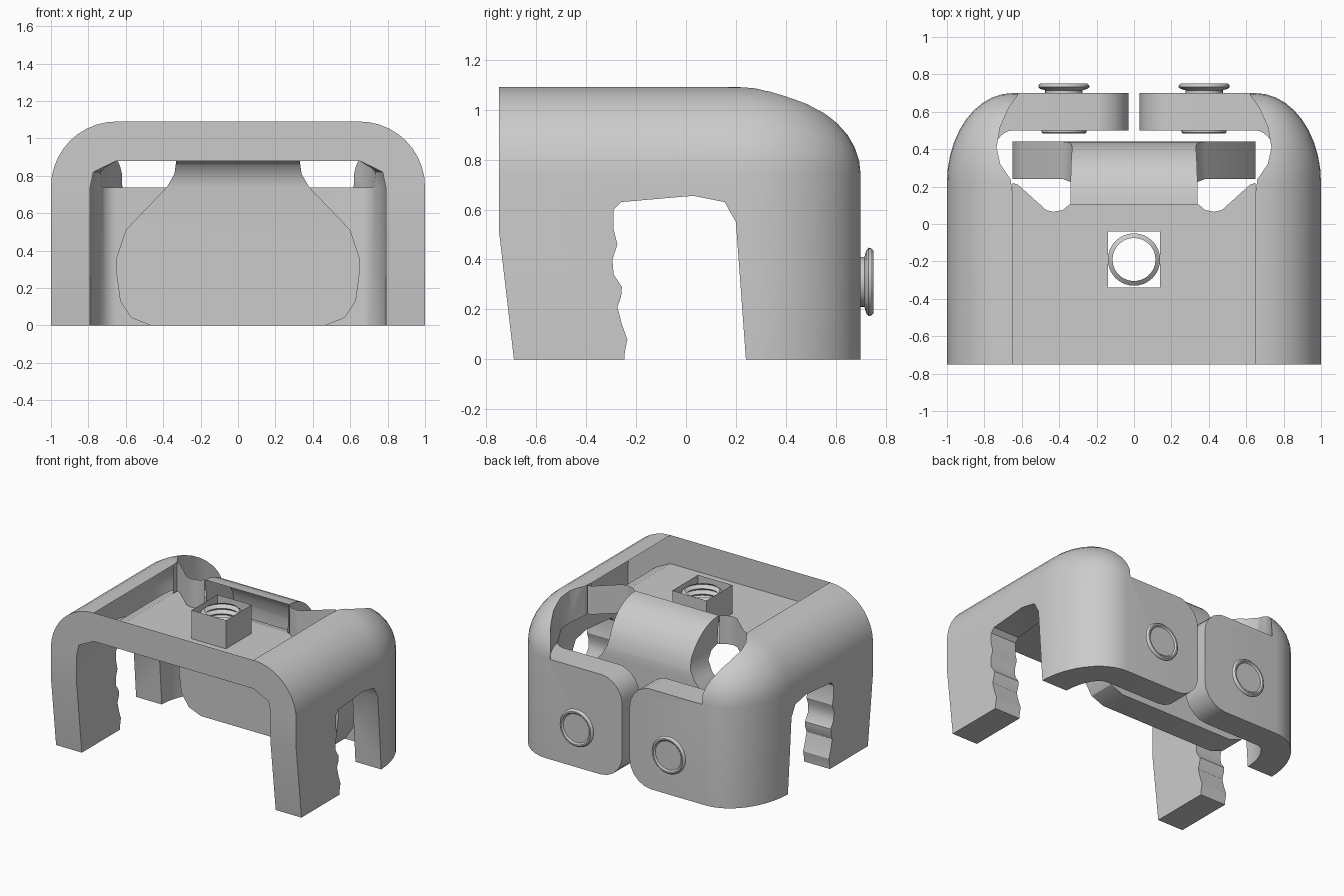
import bpy, bmesh, math
from mathutils import Vector, Matrix

if "Cube" in bpy.data.objects:
    bpy.data.objects.remove(bpy.data.objects["Cube"])


def make(name, bm):
    bmesh.ops.remove_doubles(bm, verts=bm.verts, dist=1e-5)
    bmesh.ops.recalc_face_normals(bm, faces=bm.faces)
    me = bpy.data.meshes.new(name)
    bm.to_mesh(me)
    bm.free()
    ob = bpy.data.objects.new(name, me)
    bpy.context.collection.objects.link(ob)
    return ob


def loft(name, rings, caps=True, closed=True):
    bm = bmesh.new()
    vs = [[bm.verts.new(p) for p in r] for r in rings]
    n = len(vs[0])
    for a, b in zip(vs, vs[1:]):
        for i in range(n if closed else n - 1):
            j = (i + 1) % n
            bm.faces.new((a[i], a[j], b[j], b[i]))
    if caps:
        bm.faces.new(vs[0])
        bm.faces.new(vs[-1])
    bmesh.ops.dissolve_degenerate(bm, dist=1e-5, edges=bm.edges)
    return make(name, bm)


def prism(name, pts, axis, lo, hi):
    """Extrude a 2D outline along an axis (0=x, 1=y, 2=z)."""
    def place(p, t):
        p = list(p)
        p.insert(axis, t)
        return p
    return loft(name, [[place(p, t) for p in pts] for t in (lo, hi)])


def boolean(ob, cutter, op='DIFFERENCE'):
    cutter.hide_render = True
    m = ob.modifiers.new('cut', 'BOOLEAN')
    m.object, m.operation, m.solver = cutter, op, 'EXACT'
    bpy.context.view_layer.objects.active = ob
    bpy.ops.object.modifier_apply(modifier=m.name)
    bpy.data.objects.remove(cutter)


def drop_faces(ob, test):
    bm = bmesh.new()
    bm.from_mesh(ob.data)
    bad = [f for f in bm.faces if test(f.calc_center_median(), f.normal)]
    bmesh.ops.delete(bm, geom=bad, context='FACES')
    bm.to_mesh(ob.data)
    bm.free()


def smooth(ob, angle=30):
    bpy.ops.object.select_all(action='DESELECT')
    ob.select_set(True)
    bpy.context.view_layer.objects.active = ob
    bpy.ops.object.shade_smooth_by_angle(angle=math.radians(angle))


def mirror(ob):
    ob.modifiers.new('mirror', 'MIRROR').use_mirror_merge = False


def lathe(name, prof, to_world, n=32):
    rings = []
    for k in range(n + 1):
        a = 2 * math.pi * k / n
        rings.append([to_world(r * math.cos(a), r * math.sin(a), h) for r, h in prof])
    return loft(name, rings, caps=False, closed=False)


# side shell: shoulder, legs, domed rear corner and rear flap in one sweep
arc = [math.pi / 2 * i / 10 for i in range(11)]
outer = [(1, 0)] + [(math.cos(a), .74 + .35 * math.sin(a)) for a in arc]
outer[-1] = (0, 1.09)
inner = [(0, .88), (.88, .82), (1, .74), (1, 0)]


def section(x, y, cx, cy):
    """Outer and inner wall with the given plan direction around (x, y)."""
    return ([(x + .35 * cx * c, y + .48 * cy * c, z) for c, z in outer] +
            [(x + .14 * cx * c, y + .28 * cy * c, z) for c, z in inner])


rings = [section(.65, -.75, 1, 0)]
rings += [section(.65, .22, math.cos(a), math.sin(a)) for a in arc[:-1]]
rings += [section(.65, .22, 0, 1), section(.03, .22, 0, 1)]
shell = loft('side_shell', rings)

# side opening with finger-wave edge on the front leg
opening = [(.245, -.1), (.24, 0), (.2, .55), (.155, .63), (.03, .655), (-.26, .63),
           (-.29, .6), (-.29, .52), (-.275, .46), (-.295, .4), (-.29, .34),
           (-.257, .29), (-.26, .25), (-.275, .21), (-.257, .14), (-.235, .08),
           (-.245, .03), (-.255, -.1)]
boolean(shell, prism('opening_cutter', opening, 0, .7, 1.2))
taper = [(-.9, .52), (-.75, .52), (-.678, -.1), (-.9, -.1)]
boolean(shell, prism('taper_cutter', taper, 0, .6, 1.2))
# bulging gap above the flap
gap = [(-.1, .1), (.64, .1), (.66, .24), (.715, .32), (.735, .41), (.715, .52),
       (.67, .62), (.62, .69), (.6, .85), (-.1, .85)]
boolean(shell, prism('gap_cutter', gap, 2, .737, 1.3))
# rounded flap corners
r = .18
corner = [(-.1, -.1), (.03 + r, -.1)]
corner += [(.03 + r - r * math.sin(a), r - r * math.cos(a)) for a in arc[::2]]
corner += [(.03 + r - r * math.cos(a), .74 - r + r * math.sin(a)) for a in arc[::2]]
corner += [(.03 + r, .9), (-.1, .9)]
boolean(shell, prism('corner_cutter', corner, 1, .3, .9))
drop_faces(shell, lambda c, n: abs(c.x - .65) < .002 and c.z > .87 and abs(n.x) > .9)
smooth(shell)
mirror(shell)

# open-topped deck between the shoulders, with a square pocket
half = [(.65, -.75), (.65, .22), (.62, .21), (.47, .075), (.43, .065), (.38, .075), (.345, .105)]
deck = prism('top_deck', half + [(-x, y) for x, y in half[::-1]], 2, .88, 1.09)
pocket = [(-.14, -.34), (.14, -.34), (.14, -.04), (-.14, -.04)]
boolean(deck, prism('pocket_cutter', pocket, 2, .7, 1.3))
drop_faces(deck, lambda c, n: n.z > .9 or abs(n.x) > .99 and abs(c.x) > .6
           or abs(n.y) > .9 and .09 < c.y < .12 and abs(c.x) < .3)
smooth(deck)

# threaded ring in the pocket
thread = [(.14 if i % 2 else .115, .95 + .02 * i) for i in range(7)]
ring = lathe('threaded_ring', thread, lambda a, b, h: (a, b - .19, h))
smooth(ring)

# rear centre panel hanging from a curved neck
side = [(.105 + .335 * math.sin(a), .74 + .35 * math.cos(a)) for a in arc]
side += [(.44, 0), (.24, 0), (.24, .74), (.225, .81), (.18, .86), (.105, .88)]
panel = prism('rear_panel', side, 0, -.8, .8)
edge = [(.345, 1.2), (.335, .98), (.33, .88), (.34, .81), (.38, .74), (.6, .51), (.65, .36),
        (.65, .28), (.63, .13), (.57, .04), (.47, 0), (.45, -.1)]
boolean(panel, prism('outline_cutter', edge + [(-x, z) for x, z in edge[::-1]], 1, -.2, .8),
        'INTERSECT')
drop_faces(panel, lambda c, n: abs(n.y) > .95 and c.y < .12)
smooth(panel)

# rivets through the flaps
rivet = [(0, .485), (.115, .485), (.12, .49), (.12, .5), (.1, .505), (.1, .715), (.125, .722),
         (.137, .732), (.135, .742), (.125, .752), (.115, .752), (.105, .742), (0, .742)]
pin = lathe('flap_rivet', rivet, lambda a, b, h: (a + .375, h, b + .31))
smooth(pin)
mirror(pin)
